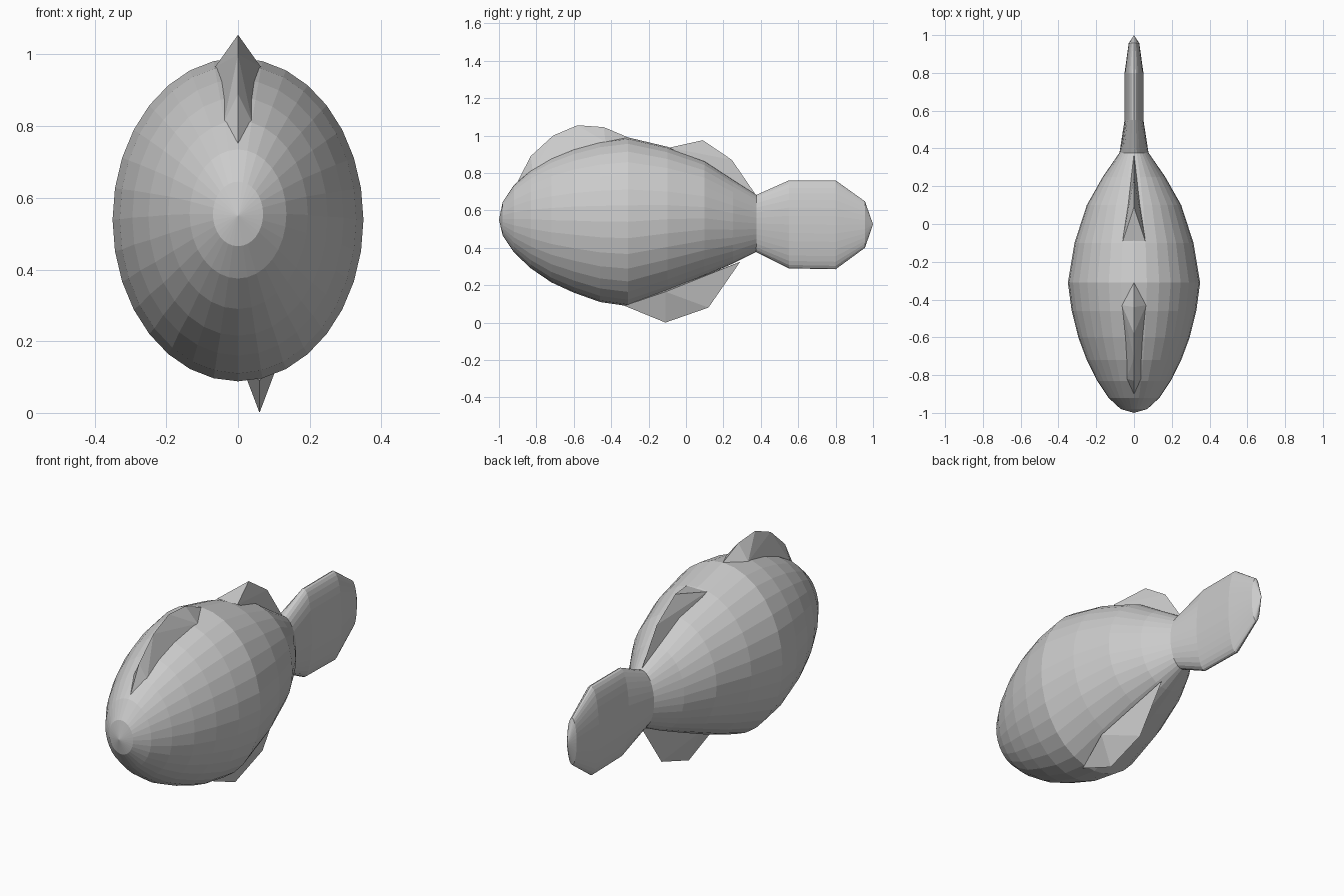
import bpy, bmesh, math

old = bpy.data.objects.get("Cube")
if old:
    bpy.data.objects.remove(old, do_unlink=True)

SEGMENTS = 32

# One plain grey for the whole fish
grey = bpy.data.materials.new("plain_grey")
grey.use_nodes = True
grey.diffuse_color = (0.6, 0.6, 0.6, 1)
grey.node_tree.nodes["Principled BSDF"].inputs["Base Color"].default_value = (0.6, 0.6, 0.6, 1)


def finish(name, bm):
    bmesh.ops.recalc_face_normals(bm, faces=bm.faces[:])
    mesh = bpy.data.meshes.new(name)
    bm.to_mesh(mesh)
    bm.free()
    mesh.materials.append(grey)
    obj = bpy.data.objects.new(name, mesh)
    bpy.context.collection.objects.link(obj)
    return obj


def loft(name, rings, front_tip=None, back_tip=None):
    """Elliptical rings (y, half width, z bottom, z top), closed by points or flat caps."""
    bm = bmesh.new()
    loops = []
    for y, half, low, high in rings:
        mid, rz = (low + high) / 2, (high - low) / 2
        angles = [2 * math.pi * i / SEGMENTS for i in range(SEGMENTS)]
        loops.append([bm.verts.new((half * math.cos(a), y, mid + rz * math.sin(a))) for a in angles])
    for a, b in zip(loops, loops[1:]):
        for i in range(SEGMENTS):
            j = (i + 1) % SEGMENTS
            bm.faces.new((a[i], a[j], b[j], b[i]))
    for loop, tip in ((loops[0], front_tip), (loops[-1], back_tip)):
        if tip is None:
            bm.faces.new(loop)
        else:
            point = bm.verts.new((0, *tip))
            for i in range(SEGMENTS):
                bm.faces.new((loop[i], loop[(i + 1) % SEGMENTS], point))
    return finish(name, bm)


def fin(name, ridge, sides, x=0.0):
    """Faceted fin: a ridge line (y, z) and mirrored base corners (half width, y, z)."""
    bm = bmesh.new()
    for y, z in ridge:
        bm.verts.new((x, y, z))
    for half, y, z in sides:
        for s in (-1, 1):
            bm.verts.new((x + s * half, y, z))
    result = bmesh.ops.convex_hull(bm, input=bm.verts[:])
    unused = [v for v in result["geom_interior"] if isinstance(v, bmesh.types.BMVert)]
    bmesh.ops.delete(bm, geom=unused, context="VERTS")
    return finish(name, bm)


# Body
loft("body", [
    (-0.98, 0.07, 0.465, 0.645),
    (-0.92, 0.135, 0.375, 0.735),
    (-0.83, 0.195, 0.29, 0.815),
    (-0.72, 0.25, 0.215, 0.88),
    (-0.60, 0.295, 0.16, 0.93),
    (-0.46, 0.33, 0.11, 0.97),
    (-0.31, 0.35, 0.088, 0.99),
    (-0.10, 0.315, 0.165, 0.94),
    (0.10, 0.25, 0.25, 0.865),
    (0.25, 0.165, 0.315, 0.765),
    (0.38, 0.075, 0.38, 0.68),
], front_tip=(-1.0, 0.55))

# Tail
loft("tail", [
    (0.37, 0.078, 0.38, 0.68),
    (0.55, 0.05, 0.29, 0.76),
    (0.80, 0.05, 0.285, 0.76),
    (0.957, 0.028, 0.40, 0.648),
], back_tip=(1.0, 0.525))

# Fins along the back
fin("front_back_fin",
    [(-0.91, 0.735), (-0.83, 0.89), (-0.71, 1.0), (-0.58, 1.055), (-0.44, 1.045), (-0.31, 0.99)],
    [(0.04, -0.82, 0.81), (0.064, -0.43, 0.965)])
fin("rear_back_fin",
    [(0.09, 0.975), (0.245, 0.87), (0.375, 0.68)],
    [(0.06, -0.09, 0.935)])

# Belly fin, set slightly to the left
fin("belly_fin",
    [(-0.33, 0.09), (-0.11, 0.0), (0.12, 0.08), (0.29, 0.325)],
    [(0.062, -0.11, 0.165)], x=0.06)
